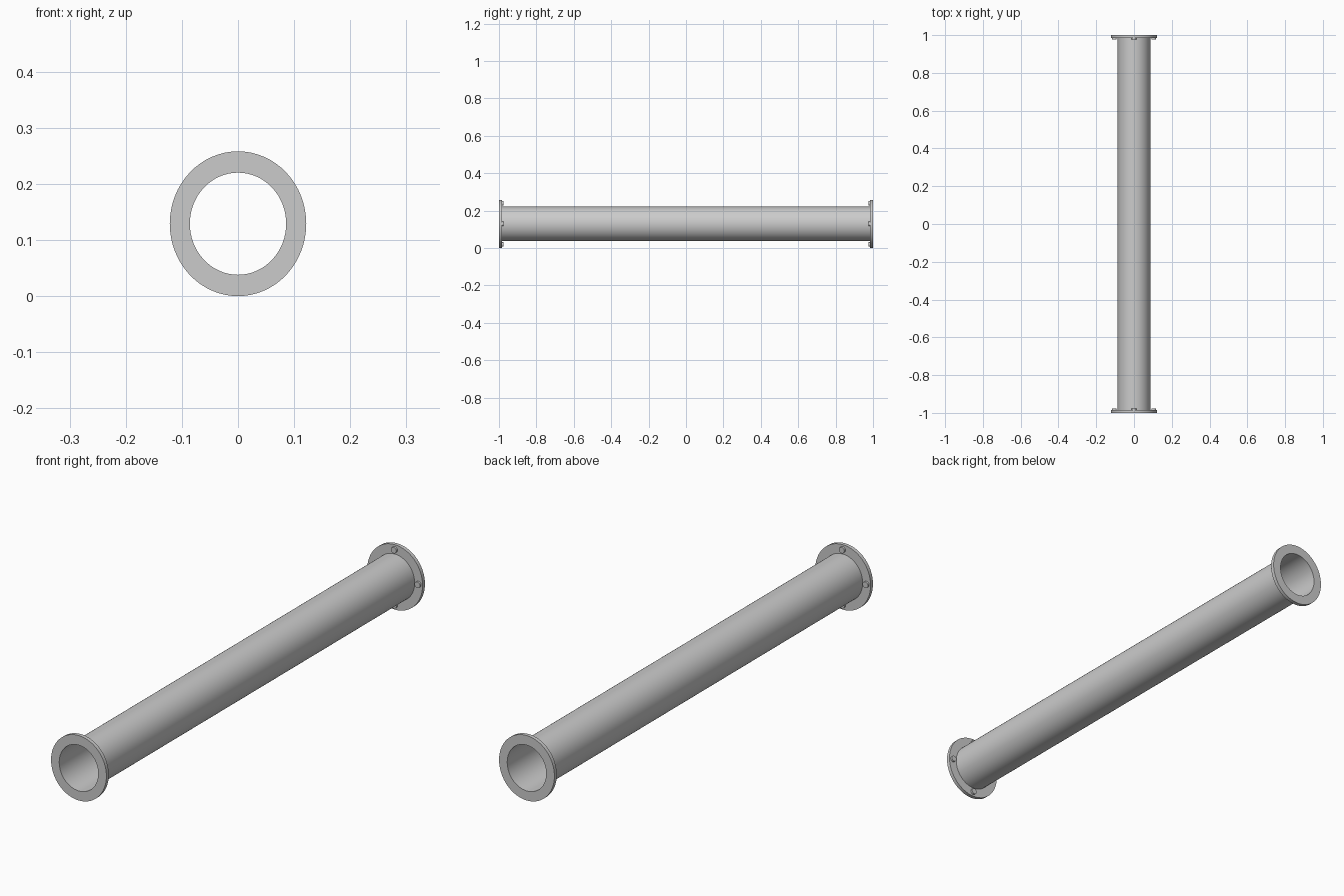
import bpy, bmesh, math
from mathutils import Matrix, Vector

cube = bpy.data.objects.get("Cube")
if cube:
    bpy.data.objects.remove(cube, do_unlink=True)

CENTRE = 0.129       # height of the pipe axis
SQUASH = 0.943       # section is slightly narrower than tall
SEGMENTS = 64
PLATE = 0.015        # flange thickness
BORE = 0.091

grey = bpy.data.materials.new("light_grey_metal")
grey.use_nodes = True
colour = (0.6, 0.6, 0.6, 1)
grey.diffuse_color = colour
grey.node_tree.nodes["Principled BSDF"].inputs["Base Color"].default_value = colour


def finish(name, bm):
    bmesh.ops.recalc_face_normals(bm, faces=bm.faces)
    mesh = bpy.data.meshes.new(name)
    bm.to_mesh(mesh)
    bm.free()
    mesh.materials.append(grey)
    obj = bpy.data.objects.new(name, mesh)
    bpy.context.collection.objects.link(obj)
    bpy.ops.object.select_all(action='DESELECT')
    obj.select_set(True)
    bpy.context.view_layer.objects.active = obj
    bpy.ops.object.shade_smooth_by_angle(angle=math.radians(35))


def ring(name, outer, inner, y0, y1):
    """Hollow elliptical ring along y, made from a closed section."""
    bm = bmesh.new()
    section = [(outer, y0), (outer, y1), (inner, y1), (inner, y0)]
    loops = []
    for i in range(SEGMENTS):
        a = math.tau * i / SEGMENTS
        loops.append([bm.verts.new((r * SQUASH * math.cos(a), y, CENTRE + r * math.sin(a)))
                      for r, y in section])
    for i, loop in enumerate(loops):
        after = loops[(i + 1) % SEGMENTS]
        for j in range(4):
            k = (j + 1) % 4
            bm.faces.new((loop[j], loop[k], after[k], after[j]))
    finish(name, bm)


def bolts(name, side):
    """Four bolts through the flange, heads on the pipe side."""
    bm = bmesh.new()
    near, far = 0.977, 0.9995
    for i in range(4):
        a = math.tau * i / 4
        place = Matrix.Translation(Vector((0.11 * SQUASH * math.cos(a), side * (near + far) / 2,
                                           CENTRE + 0.11 * math.sin(a))))
        bmesh.ops.create_cone(bm, cap_ends=True, segments=16, radius1=0.012, radius2=0.012,
                              depth=far - near,
                              matrix=place @ Matrix.Rotation(math.pi / 2, 4, 'X'))
    finish(name, bm)


# Long thin-walled pipe
ring("pipe", BORE + 0.001, BORE, -0.999, 0.999)

# Flange plate and bolts at each end
for label, side in (("front", -1), ("back", 1)):
    ring(label + "_flange", CENTRE, BORE, side * (1 - PLATE), side)
    bolts(label + "_bolts", side)
